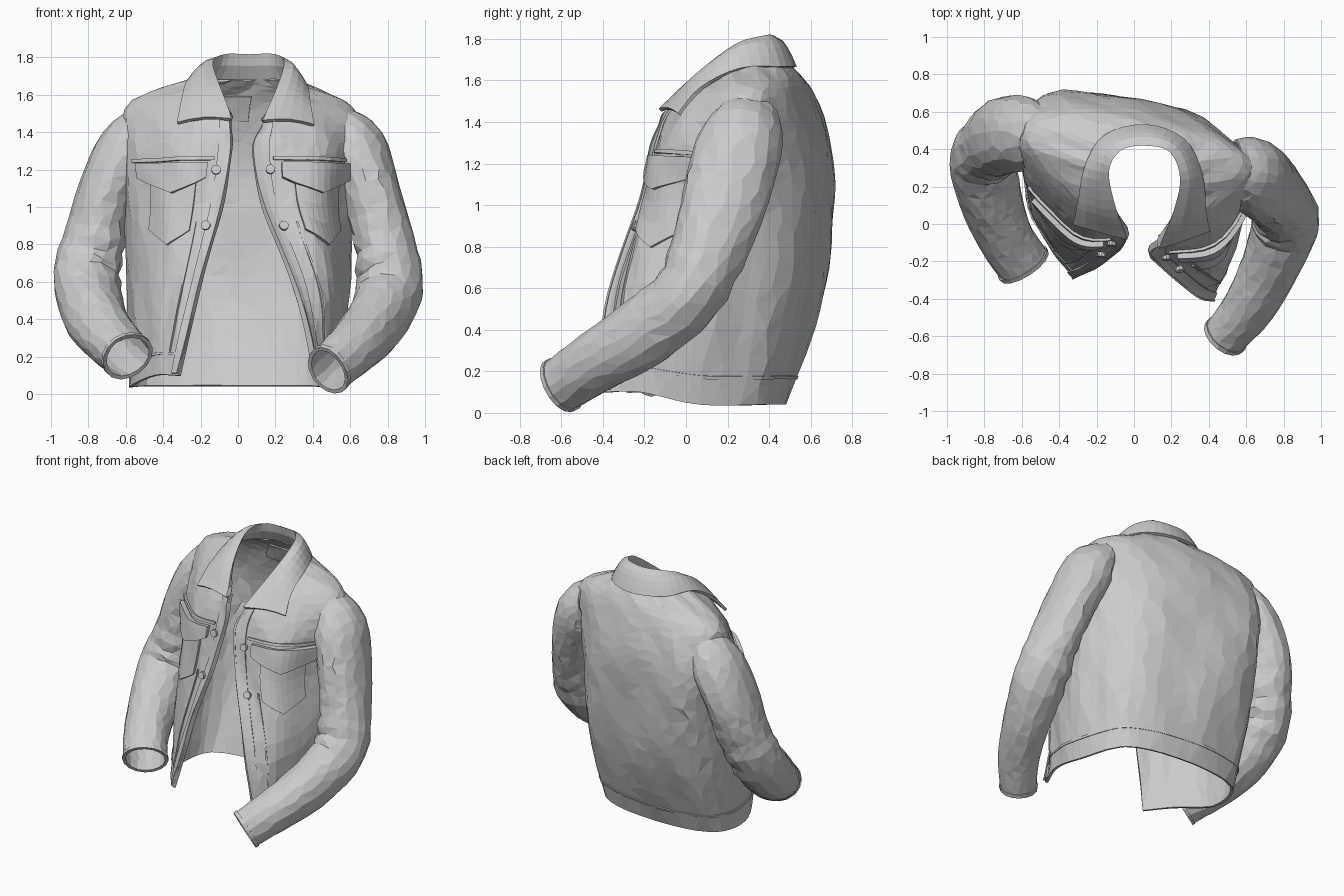
import bpy, bmesh, math, random
from mathutils import Vector

if "Cube" in bpy.data.objects:
    bpy.data.objects.remove(bpy.data.objects["Cube"])

random.seed(4)

# Torso cross-sections, left front edge -> round the back -> right front edge
RINGS = [
    (0.04, [(-.32, -.29), (-.45, -.13), (-.58, .15), (-.49, .42), (-.05, .48), (.37, .38), (.51, .06), (.49, -.22), (.42, -.41)]),
    (0.55, [(-.21, -.23), (-.39, -.13), (-.57, .15), (-.52, .58), (-.05, .645), (.43, .48), (.59, .15), (.52, -.20), (.32, -.38)]),
    (1.00, [(-.09, -.14), (-.33, -.08), (-.57, .20), (-.54, .64), (-.09, .69), (.45, .51), (.60, .18), (.42, -.15), (.14, -.22)]),
    (1.30, [(-.04, -.08), (-.31, -.03), (-.58, .27), (-.54, .64), (-.09, .68), (.46, .50), (.63, .21), (.42, -.09), (.08, -.15)]),
]
# Shoulder line and neckline
YOKE = [
    [(-.04, -.04, 1.44), (-.27, .09, 1.54), (-.57, .41, 1.56), (-.46, .58, 1.56), (-.05, .59, 1.56), (.42, .47, 1.55), (.62, .28, 1.53), (.38, .03, 1.51), (.12, -.11, 1.42)],
    [(-.05, -.02, 1.49), (-.14, .10, 1.60), (-.21, .28, 1.69), (-.14, .43, 1.69), (.06, .49, 1.69), (.24, .42, 1.69), (.32, .25, 1.67), (.25, .07, 1.58), (.14, -.08, 1.46)],
]
# Collar fold line and outer leaf edge
FOLD = [(-.04, -.07, 1.46), (-.11, .08, 1.63), (-.15, .28, 1.76), (-.08, .40, 1.80), (.06, .43, 1.80), (.20, .39, 1.80), (.26, .24, 1.76), (.22, .05, 1.62), (.14, -.12, 1.45)]
LEAF = [(-.32, .01, 1.44), (-.29, .13, 1.57), (-.25, .30, 1.675), (-.15, .46, 1.67), (.06, .515, 1.66), (.26, .44, 1.66), (.35, .26, 1.65), (.375, .08, 1.555), (.40, -.025, 1.43)]
# Sleeve paths: x, y, z, width radius, depth radius
SLEEVES = {
    "left": [(-.47, .47, 1.43, .13, .15), (-.59, .48, 1.30, .165, .20), (-.70, .47, 1.08, .16, .21), (-.76, .43, .85, .165, .19),
             (-.81, .34, .62, .18, .17), (-.77, .14, .43, .17, .17), (-.69, -.06, .30, .15, .15), (-.59, -.22, .20, .145, .13)],
    "right": [(.54, .29, 1.41, .13, .16), (.63, .265, 1.30, .17, .205), (.71, .20, 1.08, .16, .21), (.78, .12, .82, .16, .19),
              (.81, .01, .57, .18, .17), (.74, -.20, .39, .16, .17), (.62, -.43, .25, .14, .15), (.48, -.61, .125, .12, .135)],
}


def spline(pts, t):
    """Catmull-Rom through any-dimension points, t in control index units."""
    n = len(pts) - 1
    i = max(0, min(n - 1, int(t)))
    f = t - i
    p1, p2 = Vector(pts[i]), Vector(pts[i + 1])
    p0 = Vector(pts[i - 1]) if i else 2 * p1 - p2
    p3 = Vector(pts[i + 2]) if i + 2 <= n else 2 * p2 - p1
    return p1 + .5 * f * (p2 - p0 + f * (2 * p0 - 5 * p1 + 4 * p2 - p3 + f * (3 * (p1 - p2) + p3 - p0)))


def grid(name, rows, thick, wrap=False, tris=False):
    """Mesh from rows of points, thickened inward."""
    bm = bmesh.new()
    vs = [[bm.verts.new(p) for p in r] for r in rows]
    m = len(rows[0])
    for a, b in zip(vs, vs[1:]):
        for j in range(m if wrap else m - 1):
            k = (j + 1) % m
            bm.faces.new((a[j], b[j], b[k], a[k]))
    if wrap:
        bmesh.ops.recalc_face_normals(bm, faces=bm.faces)
    if tris:
        bmesh.ops.triangulate(bm, faces=bm.faces, quad_method='SHORT_EDGE')
    me = bpy.data.meshes.new(name)
    bm.to_mesh(me)
    bm.free()
    ob = bpy.data.objects.new(name, me)
    bpy.context.collection.objects.link(ob)
    ob.modifiers.new("thickness", "SOLIDIFY").thickness = thick
    return ob


BODY = [[(x, y, z + (.06 if z < .1 and i in (0, 1, 7, 8) else 0)) for i, (x, y) in enumerate(r)] for z, r in RINGS] + YOKE


def raw(u, v):
    return spline([spline(r, u) for r in BODY], v)


def normal(u, v):
    e = .02
    du = raw(min(8, u + e), v) - raw(max(0, u - e), v)
    dv = raw(u, min(5, v + e)) - raw(u, max(0, v - e))
    return dv.cross(du).normalized()


def surf(u, v, off=0):
    """Torso surface with soft cloth folds."""
    fold = .011 * math.sin(5.2 * u + 1.2 * v) * math.sin(min(1, v / 3.6) * math.pi)
    fold += .006 * math.sin(9 * u - 3 * v) * math.sin(2.3 * v)
    return raw(u, v) + normal(u, v) * (fold + off)


def panel(name, cols, off=.014, thick=.022, rows=4, sub=4):
    """Cloth patch on the torso; cols = (u, bottom v, top v)."""
    c = [tuple(Vector(a).lerp(Vector(b), k / sub)) for a, b in zip(cols, cols[1:]) for k in range(sub)] + [cols[-1]]
    return grid(name, [[surf(u, lo + (hi - lo) * r / rows, off) for u, lo, hi in c] for r in range(rows + 1)], thick)


def button(name, u, v, off, r=.025):
    bpy.ops.mesh.primitive_cylinder_add(vertices=10, radius=r, depth=.024, location=surf(u, v, off),
                                        rotation=normal(u, v).to_track_quat('Z', 'Y').to_euler())
    bpy.context.object.name = name


# Torso shell, with irregular facets
NU, NV = 40, 22
body = []
for j in range(NV + 1):
    row = []
    for i in range(NU + 1):
        ju = random.uniform(-.3, .3) if 0 < i < NU else 0
        jv = random.uniform(-.3, .3) if 0 < j < NV else 0
        row.append(surf(8 * (i + ju) / NU, 5 * (j + jv) / NV))
    body.append(row)
grid("jacket_body", body, .02, tris=True)

# Collar: stand rises to the fold, leaf falls outside
rows = []
for k in range(3):
    rows.append([spline(YOKE[1], i / 4).lerp(spline(FOLD, i / 4), k / 3) for i in range(33)])
for k in range(5):
    bulge = Vector((0, 0, .018 * math.sin(math.pi * k / 4)))
    rows.append([spline(FOLD, i / 4).lerp(spline(LEAF, i / 4), k / 4) + bulge for i in range(33)])
grid("collar", rows, .02)


def sleeve(name, path, t0, t1, steps, grow, thick, sides=16):
    rows = []
    out = 1 if path[0][0] > 0 else -1
    for s in range(steps + 1):
        ring = []
        for k in range(sides):
            free = .28 if 0 < s < steps else 0
            t = t0 + (t1 - t0) * (s + random.uniform(-free, free)) / steps
            g = 2 * math.pi * (k + random.uniform(-free, free)) / sides
            c = spline(path, t)
            tan = (spline(path, min(7, t + .05)) - spline(path, max(0, t - .05))).to_3d().normalized()
            # the armhole faces sideways before the sleeve turns down
            tan = tan.lerp(Vector((out, 0, -.2)), .8 * max(0, 1 - t)).normalized()
            a = (Vector((out, 0, .3)) - tan * tan.dot(Vector((out, 0, .3)))).normalized()
            b = tan.cross(a)
            # creases gather on the inside of the elbow
            elbow = math.exp(-((t - 3.5) / .8) ** 2)
            w = 1 + grow + elbow * .08 * (.6 - .4 * math.cos(g)) * math.sin(11 * t + 2 * math.sin(g))
            w += .018 * math.sin(3 * g + 2.3 * t)
            ring.append(c.to_3d() + (a * math.cos(g) * c[3] + b * math.sin(g) * c[4]) * w)
        rows.append(ring)
    grid(name, rows, thick, wrap=True, tris=True)


# Sleeves and cuff edges
for side, path in SLEEVES.items():
    sleeve(side + "_sleeve", path, 0, 7, 28, 0, .015)
    sleeve(side + "_cuff", path, 6.9, 7, 1, .05, .02)

# Waistband seam
panel("waistband_seam", [(i, .24, .27) for i in range(9)], off=.006, thick=.014, rows=1, sub=5)

# Front details, repeated on both halves
for side, m in (("left", lambda u: u), ("right", lambda u: 8 - u)):
    def cols(pts):
        return sorted((m(u), a, b) for u, a, b in pts)
    panel(side + "_placket", cols([(0, .02, 4.4), (.25, .02, 4.4)]), off=.01, rows=30, sub=2)
    panel(side + "_front_edge", cols([(0, .02, 4.4), (.04, .02, 4.4)]), off=.015, thick=.03, rows=30, sub=1)
    panel(side + "_yoke_seam", cols([(.3, 2.80, 2.87), (1, 2.80, 2.87), (1.85, 2.76, 2.83)]), off=.014, rows=1)
    panel(side + "_pocket", cols([(.62, 1.7, 2.5), (1.05, 1.52, 2.5), (1.5, 1.7, 2.5)]), off=.016, thick=.026)
    panel(side + "_pocket_flap", cols([(.42, 2.46, 2.74), (.62, 2.36, 2.74), (1.05, 2.2, 2.74), (1.5, 2.36, 2.74), (1.7, 2.46, 2.74)]), off=.04, thick=.035)
    panel(side + "_front_seam", cols([(.5, .28, 1.8), (.54, .28, 1.8)]), off=.007, rows=12, sub=1)
    for k, v in enumerate((1.75, 2.6)):
        button(f"{side}_front_button_{k}", m(.24), v, .018)

# Inner neck patch
panel("neck_patch", [(3.75, 3.6, 4.25), (4.25, 3.6, 4.25)], off=-.018, thick=.012)
